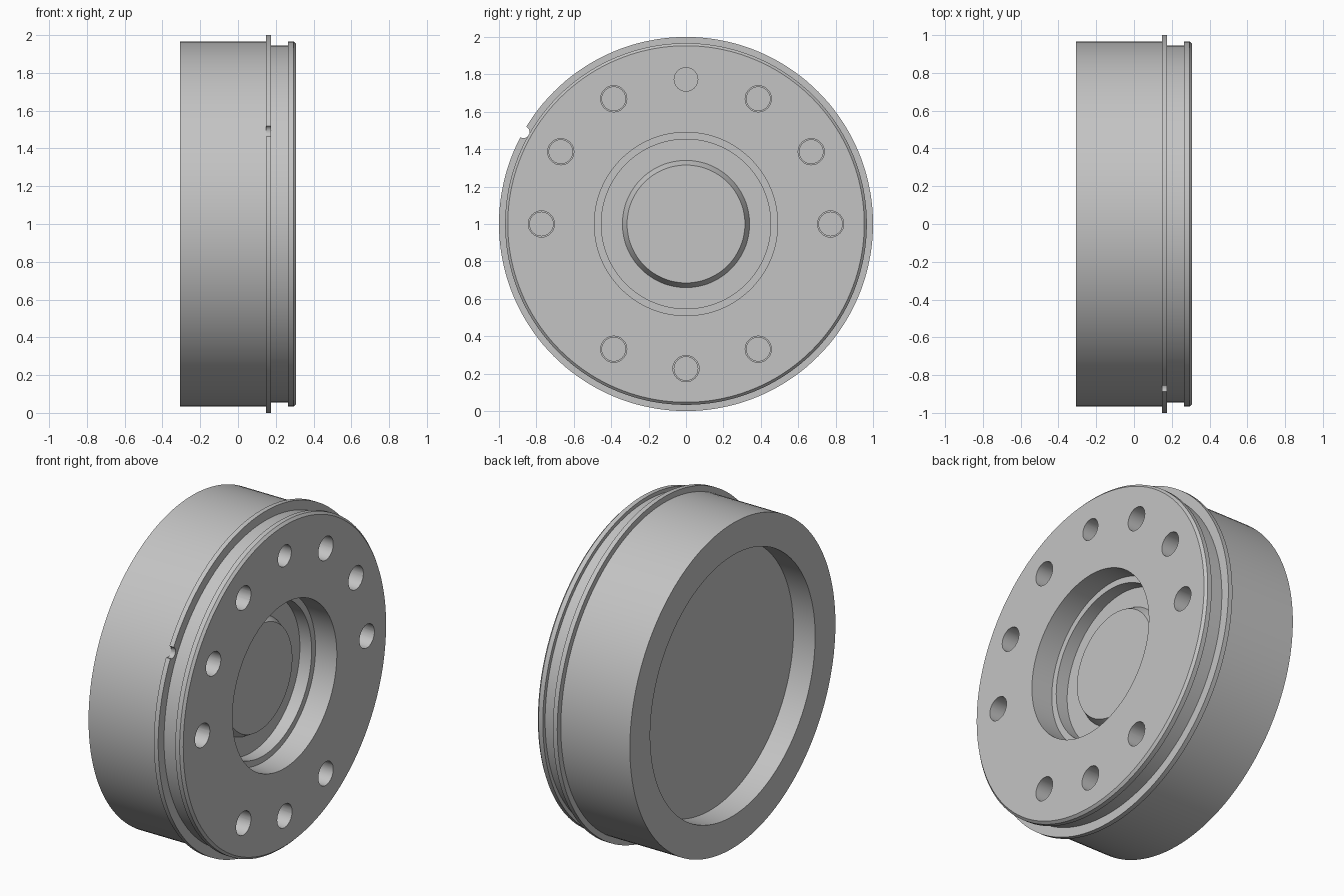
import bpy, bmesh, math
from mathutils import Vector

if "Cube" in bpy.data.objects:
    bpy.data.objects.remove(bpy.data.objects["Cube"], do_unlink=True)

grey = bpy.data.materials.new("machined grey")
grey.use_nodes = True
colour = (0.55, 0.55, 0.55, 1)
grey.diffuse_color = colour
grey.node_tree.nodes["Principled BSDF"].inputs["Base Color"].default_value = colour


def lathe(name, profile, centre, steps):
    """Turn an (x, radius) profile about a line parallel to x."""
    bm = bmesh.new()
    verts = [bm.verts.new((x, 0, r)) for x, r in profile]
    edges = [bm.edges.new(pair) for pair in zip(verts, verts[1:])]
    bmesh.ops.spin(bm, geom=verts + edges, cent=(0, 0, 0), axis=(1, 0, 0),
                   angle=math.tau, steps=steps)
    bmesh.ops.remove_doubles(bm, verts=bm.verts, dist=0.0005)
    bmesh.ops.recalc_face_normals(bm, faces=bm.faces)
    bmesh.ops.translate(bm, verts=bm.verts, vec=centre)
    mesh = bpy.data.meshes.new(name)
    bm.to_mesh(mesh)
    bm.free()
    mesh.materials.append(grey)
    obj = bpy.data.objects.new(name, mesh)
    bpy.context.collection.objects.link(obj)
    return obj


def polar(radius, degrees):
    a = math.radians(degrees)
    return Vector((0, radius * math.cos(a), 1 + radius * math.sin(a)))


BACK, FRONT = -0.307, 0.307

# Turned body: rear cup, outer wall, flange, groove, lip, stepped bore, boss
body = lathe("hub_body", [
    (-0.165, 0), (-0.165, 0.775), (BACK, 0.775), (BACK, 0.966),
    (0.147, 0.966), (0.147, 1.0), (0.175, 1.0), (0.175, 0.945),
    (0.265, 0.945), (0.265, 0.967), (0.293, 0.967), (FRONT, 0.953),
    (FRONT, 0.49), (0.167, 0.49), (0.167, 0.453), (0.09, 0.453),
    (0.09, 0.34), (0.137, 0.315), (0.137, 0)], (0, 0, 1), 144)

# Stepped bolt holes, with two positions of the twelve left blank
cutters = []
for i in range(12):
    if i in (7, 11):
        continue
    if i == 3:
        shape = [(0.4, 0), (0.4, 0.063), (0.04, 0.063), (0.04, 0)]
    else:
        shape = [(0.4, 0), (0.4, 0.07), (0.09, 0.07), (0.09, 0.063),
                 (0.04, 0.063), (0.04, 0)]
    cutters.append(lathe("hole_cutter", shape, polar(0.773, i * 30), 32))

# Locating notch in the flange rim
cutters.append(lathe("notch_cutter", [(0.14, 0), (0.14, 0.032), (0.2, 0.032), (0.2, 0)],
                     polar(0.998, 150.5), 24))

bpy.context.view_layer.objects.active = body
body.select_set(True)
for cutter in cutters:
    cutter.hide_render = True
    cut = body.modifiers.new("cut", "BOOLEAN")
    cut.operation = "DIFFERENCE"
    cut.solver = "EXACT"
    cut.object = cutter
    bpy.ops.object.modifier_apply(modifier=cut.name)
    bpy.data.objects.remove(cutter, do_unlink=True)

bpy.ops.object.shade_smooth_by_angle(angle=math.radians(25))
